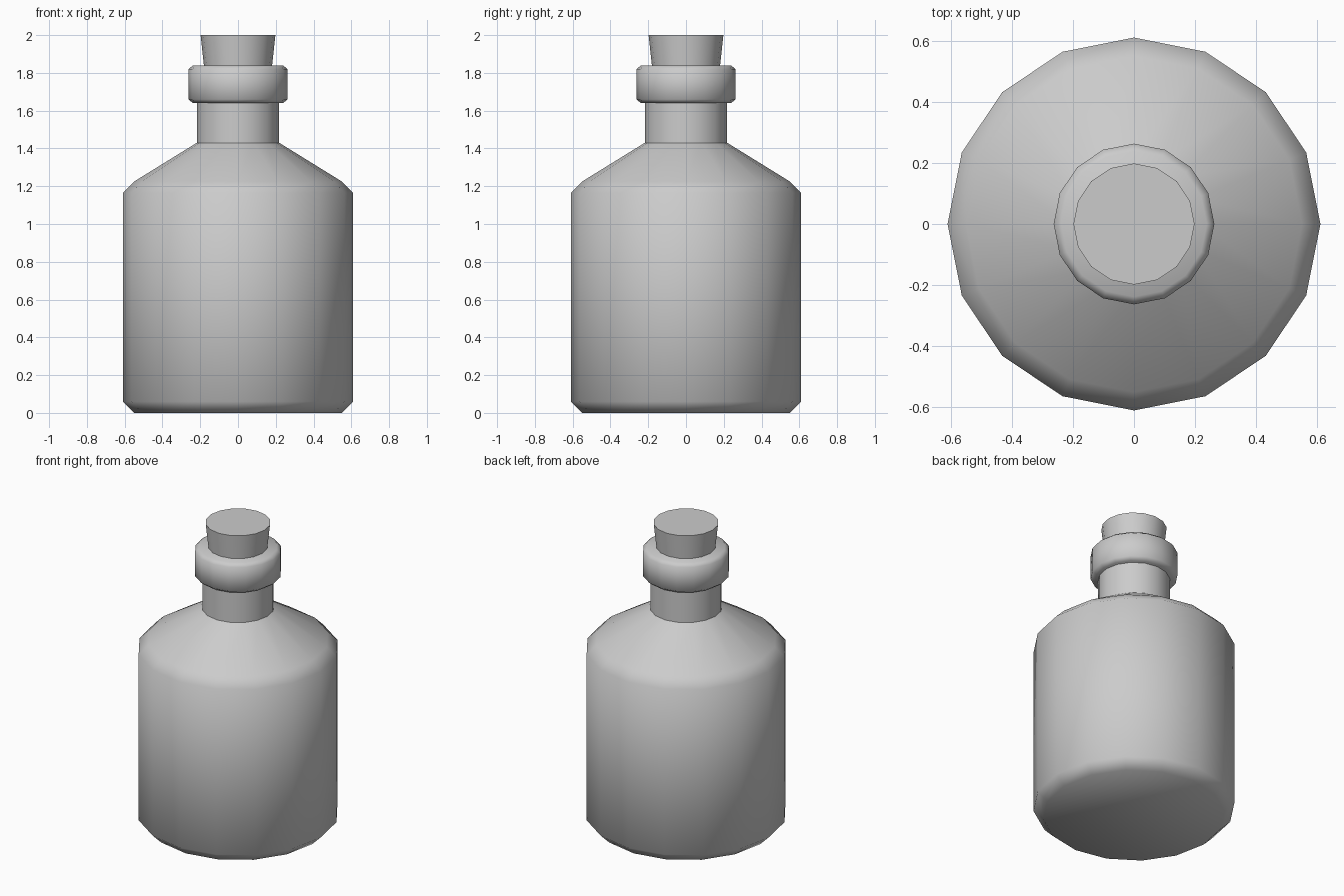
import bpy, bmesh, math

if "Cube" in bpy.data.objects:
    bpy.data.objects.remove(bpy.data.objects["Cube"])

SIDES = 16


def lathe(name, profile):
    """Closed solid of revolution from (radius, z) pairs, bottom to top."""
    bm = bmesh.new()
    rings = []
    for r, z in profile:
        rings.append([bm.verts.new((r * math.cos(2 * math.pi * i / SIDES),
                                    r * math.sin(2 * math.pi * i / SIDES), z))
                      for i in range(SIDES)])
    for a, b in zip(rings, rings[1:]):
        for i in range(SIDES):
            j = (i + 1) % SIDES
            bm.faces.new((a[i], a[j], b[j], b[i]))
    bm.faces.new(rings[0][::-1])
    bm.faces.new(rings[-1])
    mesh = bpy.data.meshes.new(name)
    bm.to_mesh(mesh)
    bm.free()
    ob = bpy.data.objects.new(name, mesh)
    bpy.context.collection.objects.link(ob)
    bpy.ops.object.select_all(action='DESELECT')
    ob.select_set(True)
    bpy.context.view_layer.objects.active = ob
    bpy.ops.object.shade_smooth_by_angle(angle=math.radians(55))
    return ob


# Body with chamfered base, sloping shoulder and straight neck
lathe("bottle_body", [(0.55, 0), (0.61, 0.06), (0.61, 1.165), (0.55, 1.225),
                      (0.218, 1.43), (0.218, 1.66)])

# Thick collar around the mouth
lathe("bottle_lip", [(0.238, 1.64), (0.263, 1.66), (0.263, 1.82), (0.238, 1.84)])

# Tapered stopper pushed into the mouth
lathe("cork", [(0.172, 1.76), (0.198, 2.0)])
